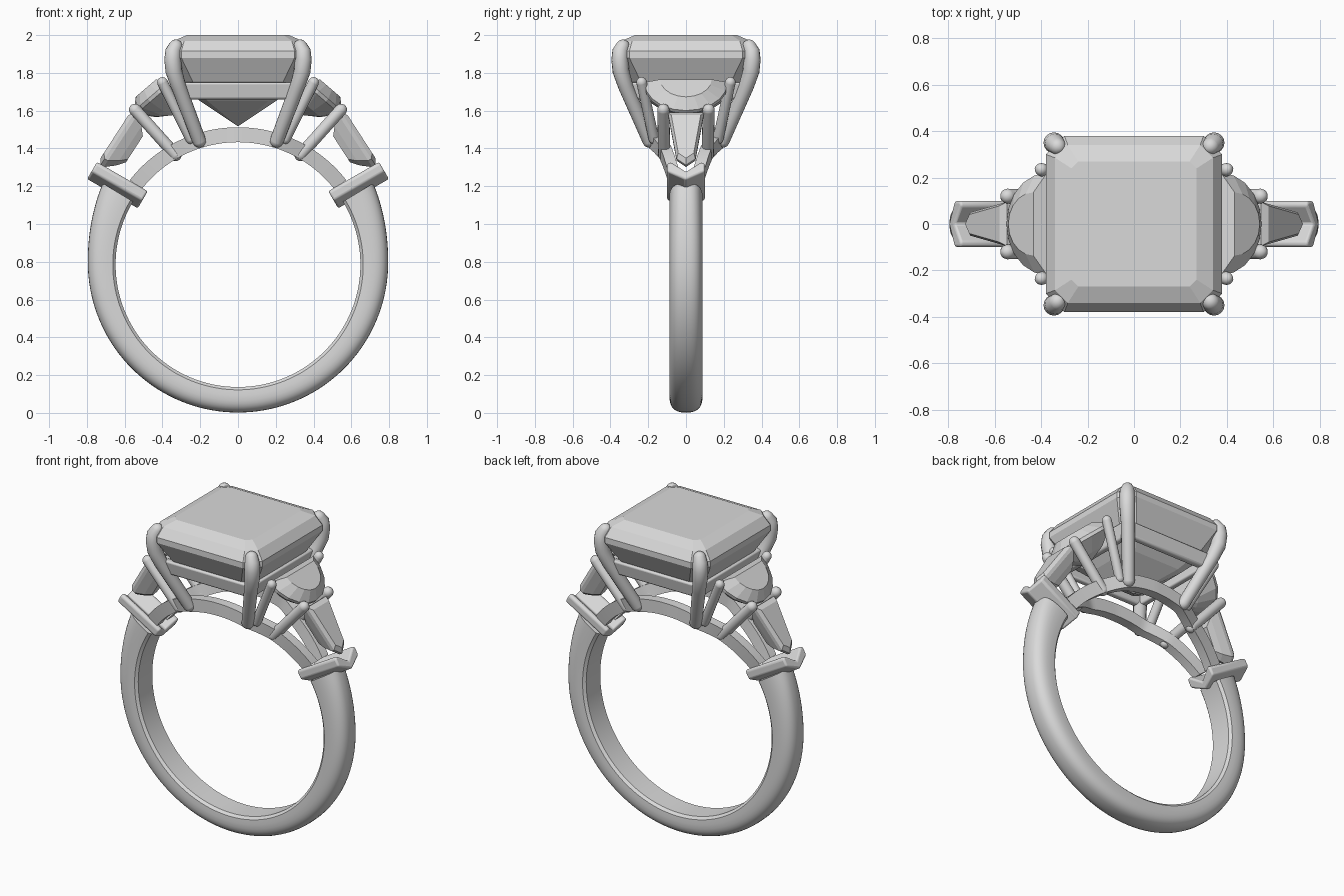
import bpy, bmesh, math
from mathutils import Vector

cube = bpy.data.objects.get("Cube")
if cube:
    bpy.data.objects.remove(cube)

GREY = (0.7, 0.7, 0.7, 1)
mat = bpy.data.materials.new("pale grey")
mat.use_nodes = True
mat.diffuse_color = GREY
mat.node_tree.nodes["Principled BSDF"].inputs["Base Color"].default_value = GREY

CENTRE = 0.785   # height of the finger hole centre
INNER = 0.648    # finger hole radius


def loft(name, rings, smooth=False, bevel=0):
    """Skin a list of equal-length rings and cap both ends."""
    bm = bmesh.new()
    loops = [[bm.verts.new(p) for p in ring] for ring in rings]
    n = len(loops[0])
    for a, b in zip(loops, loops[1:]):
        for i in range(n):
            j = (i + 1) % n
            bm.faces.new((a[i], a[j], b[j], b[i]))
    bm.faces.new(loops[0])
    bm.faces.new(loops[-1])
    bmesh.ops.recalc_face_normals(bm, faces=bm.faces)
    me = bpy.data.meshes.new(name)
    bm.to_mesh(me)
    bm.free()
    me.materials.append(mat)
    if smooth:
        for p in me.polygons:
            p.use_smooth = True
        me.set_sharp_from_angle(angle=math.radians(40))
    ob = bpy.data.objects.new(name, me)
    bpy.context.scene.collection.objects.link(ob)
    if bevel:
        mod = ob.modifiers.new("soft edges", "BEVEL")
        mod.width = bevel
        mod.segments = 3
    return ob


def tube(name, points, radii, sides=16):
    """Round wire through the points with domed ends."""
    pts = [Vector(p) for p in points]
    first = (pts[1] - pts[0]).normalized()
    last = (pts[-1] - pts[-2]).normalized()
    stations = []
    for k in range(4):
        a = math.radians(80 - 25 * k)
        stations.append((pts[0] - first * radii[0] * math.sin(a), first, radii[0] * math.cos(a)))
    for i, p in enumerate(pts):
        d = pts[min(i + 1, len(pts) - 1)] - pts[max(i - 1, 0)]
        stations.append((p, d.normalized(), radii[i]))
    for k in range(4):
        a = math.radians(5 + 25 * k)
        stations.append((pts[-1] + last * radii[-1] * math.sin(a), last, radii[-1] * math.cos(a)))
    rings = []
    for p, d, r in stations:
        e = d.cross(Vector((0, 1, 0))).normalized()
        f = d.cross(e)
        angles = [math.tau * i / sides for i in range(sides)]
        rings.append([p + (e * math.cos(a) + f * math.sin(a)) * r for a in angles])
    return loft(name, rings, smooth=True)


def tilted_stone(name, s, origin, slope, outline, mid, layers):
    """Gem whose outline (u down the slope, y) is stacked along the slope normal."""
    ux, uz = Vector(slope).normalized()
    nx, nz = -uz, ux
    rings = []
    for scale, depth in layers:
        ring = []
        for u, y in outline:
            u = mid + (u - mid) * scale
            ring.append((s * (origin[0] + ux * u + nx * depth), y * scale,
                         origin[1] + uz * u + nz * depth))
        rings.append(ring)
    return loft(name, rings)


# Shank: flat inside, rounded outside, thicker toward the shoulders
rings = []
for k in range(97):
    phi = math.radians(31 - 242 * k / 96)
    up = math.sin(phi)
    thick = 0.135 + 0.012 * (1 + up) + 0.13 * max(up, 0) ** 2
    section = [(0, -0.07), (0, 0.07), (0.015, 0.085)]
    for i in range(17):
        a = math.pi * i / 16
        c, h = math.cos(a), max(math.sin(a), 0)
        section.append((0.045 + (thick - 0.045) * h ** 0.75,
                        math.copysign(abs(c) ** 0.75, c) * 0.0875))
    section.append((0.015, -0.085))
    rings.append([((INNER + r) * math.cos(phi), y, CENTRE + (INNER + r) * up)
                  for r, y in section])
loft("shank", rings, smooth=True)

# Bridge rails: arch below the stones, spreading apart at the middle
def rail_offset(deg):
    stops = [(0, 0.175), (17, 0.17), (30, 0.11), (53, 0.05)]
    for (a, p), (b, q) in zip(stops, stops[1:]):
        if deg <= b:
            return p + (q - p) * (deg - a) / (b - a)
    return stops[-1][1]


for side, label in ((-1, "front"), (1, "back")):
    rings = []
    for k in range(-26, 27):
        a = math.radians(2 * k)
        y = side * rail_offset(abs(2 * k))
        rings.append([(r * math.sin(a), y + w, CENTRE + r * math.cos(a))
                      for r, w in ((INNER, -0.03), (INNER, 0.03), (0.727, 0.03), (0.727, -0.03))])
    loft(label + "_bridge_rail", rings, smooth=True)

# Centre stone: square step cut with clipped corners
def octagon(h, cut, z):
    c = h - cut
    quarter = [(h, -c), (h, c), (c, h), (-c, h), (-h, c), (-h, -c), (-c, -h), (c, -h)]
    return [(x, y, z) for x, y in quarter]


loft("centre_stone", [octagon(*layer) for layer in (
    (0.27, 0.03, 2.0), (0.34, 0.055, 1.97), (0.38, 0.08, 1.915), (0.38, 0.08, 1.88),
    (0.31, 0.07, 1.755), (0.2, 0.04, 1.65), (0.004, 0.001, 1.52))])

# Basket bars joining the main prongs
for axis, label in ((0, "cross"), (1, "side")):
    for s in (-1, 1):
        rings = []
        for e in (-0.3, 0.3):
            ring = []
            for off, z in ((0.265, 1.66), (0.305, 1.66), (0.325, 1.75), (0.28, 1.75)):
                p = (e, s * off) if axis == 0 else (s * off, e)
                ring.append((*p, z))
            rings.append(ring)
        loft(label + "_basket_bar", rings, smooth=True, bevel=0.012)

# Parts repeated on both shoulders
moon = [(0.23 * math.sin(math.pi * i / 10), 0.22 * math.cos(math.pi * i / 10)) for i in range(11)]
baguette = [(0, 0.095), (0, -0.095), (0.29, -0.05), (0.33, 0), (0.29, 0.05)]
chevron = [(0, 0), (0.1, 0.05), (0.1, 0.1), (0.08, 0.11), (0, 0.05),
           (-0.08, 0.11), (-0.1, 0.1), (-0.1, 0.05)]
for s, name in ((1, "left"), (-1, "right")):
    tilted_stone(name + "_half_moon_stone", s, (0.375, 1.75), (0.76, -0.65), moon, 0.09,
                 ((0.62, 0.05), (1, 0), (1, -0.02), (0.55, -0.1), (0.02, -0.15)))
    tilted_stone(name + "_baguette_stone", s, (0.565, 1.6), (0.175, -0.27), baguette, 0.16,
                 ((0.82, 0), (1, -0.02), (1, -0.04), (0.75, -0.09), (0.5, -0.125)))

    # V-shaped end prong sitting on the shank
    rings = []
    for d in (0, 0.31):
        rings.append([(s * (0.8 - 0.5 * t - 0.866 * d), y, 1.236 + 0.866 * t - 0.5 * d)
                      for y, t in chevron])
    loft(name + "_v_prong", rings, smooth=True, bevel=0.012)

    for side, label in ((-1, "_front"), (1, "_back")):
        tube(name + label + "_main_prong",
             [(s * x, side * y, z) for x, y, z in (
                 (0.205, 0.195, 1.44), (0.315, 0.32, 1.73), (0.34, 0.345, 1.81),
                 (0.345, 0.35, 1.87), (0.342, 0.347, 1.915), (0.33, 0.335, 1.94))],
             (0.036, 0.04, 0.044, 0.045, 0.043, 0.037))
        tube(name + label + "_half_moon_prong",
             [(s * 0.25, side * 0.17, 1.45), (s * 0.4, side * 0.235, 1.75)], (0.028, 0.028))
        tube(name + label + "_baguette_prong",
             [(s * 0.33, side * 0.115, 1.365), (s * 0.545, side * 0.12, 1.605)], (0.032, 0.032))
